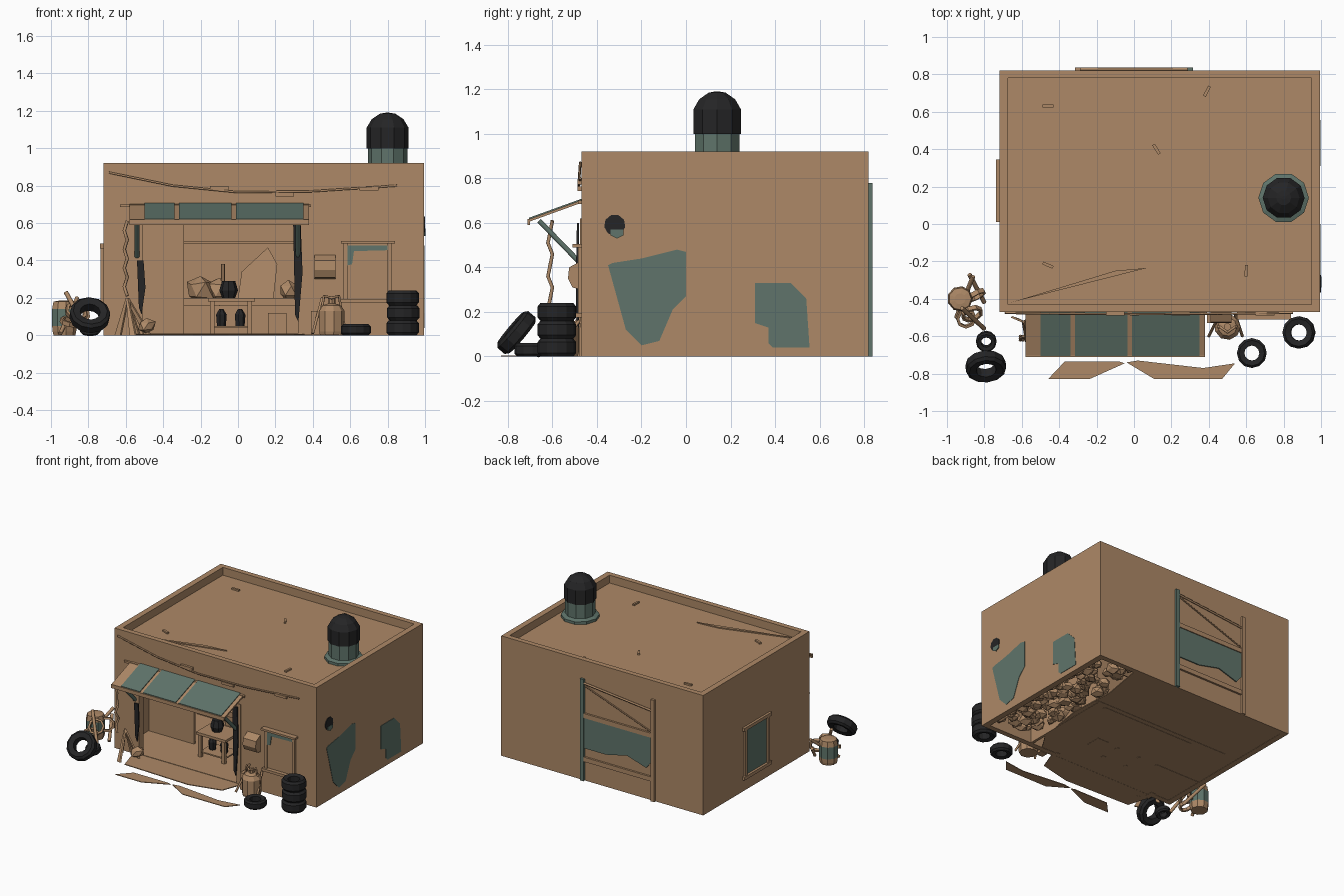
import bpy, bmesh, math, random
from mathutils import Vector, Euler

if "Cube" in bpy.data.objects:
    bpy.data.objects.remove(bpy.data.objects["Cube"])
random.seed(4)

def mat(name, c):
    m = bpy.data.materials.new(name)
    m.diffuse_color = (*c, 1)
    m.use_nodes = True
    m.node_tree.nodes["Principled BSDF"].inputs["Base Color"].default_value = m.diffuse_color
    return m
TAN = mat("sandy tan", (0.42, 0.25, 0.135))
TEAL = mat("grey teal", (0.115, 0.175, 0.145))
BLACK = mat("rubber black", (0.018, 0.018, 0.019))

def make(name, verts, faces, mats, idx=None):
    me = bpy.data.meshes.new(name)
    me.from_pydata(verts, [], faces)
    for m in mats:
        me.materials.append(m)
    if idx:
        me.polygons.foreach_set("material_index", idx)
    bm = bmesh.new()
    bm.from_mesh(me)
    bmesh.ops.recalc_face_normals(bm, faces=bm.faces)
    bm.to_mesh(me)
    bm.free()
    ob = bpy.data.objects.new(name, me)
    bpy.context.collection.objects.link(ob)
    return ob

def box(name, x, y, z, m=TAN):
    v = [(a, b, c) for a in x for b in y for c in z]
    f = [(0, 1, 3, 2), (4, 6, 7, 5), (0, 4, 5, 1), (2, 3, 7, 6), (0, 2, 6, 4), (1, 5, 7, 3)]
    return make(name, v, f, [m])

def plate(name, pts, offset, m):
    """Polygon outline extruded along offset"""
    n, o = len(pts), Vector(offset)
    v = [Vector(p) for p in pts] + [Vector(p) + o for p in pts]
    f = [tuple(range(n)), tuple(range(n, 2 * n))]
    f += [(i, (i + 1) % n, n + (i + 1) % n, n + i) for i in range(n)]
    return make(name, v, f, [m])

def lathe(name, prof, loc, mats, idx=None, n=10, rot=(0, 0, 0), closed=False):
    """Spin (radius, z) profile; idx gives material per profile step"""
    v, f, mi = [], [], []
    k = len(prof)
    for i in range(n):
        a = 2 * math.pi * i / n
        v += [(r * math.cos(a), r * math.sin(a), z) for r, z in prof]
    for i in range(n):
        j = (i + 1) % n
        for s in range(k if closed else k - 1):
            t = (s + 1) % k
            f.append((i * k + s, j * k + s, j * k + t, i * k + t))
            mi.append(idx[s] if idx else 0)
    if not closed:
        for s, c in ((0, 0), (k - 1, k - 2)):
            f.append(tuple(i * k + s for i in range(n)))
            mi.append(idx[c] if idx else 0)
    ob = make(name, v, f, mats, mi)
    ob.location, ob.rotation_euler = loc, rot
    return ob

def tube(name, pts, r, m, res=1):
    cu = bpy.data.curves.new(name, 'CURVE')
    cu.dimensions = '3D'
    cu.bevel_depth, cu.bevel_resolution, cu.use_fill_caps = r, res, True
    sp = cu.splines.new('POLY')
    sp.points.add(len(pts) - 1)
    for p, q in zip(sp.points, pts):
        p.co = (*q, 1)
    cu.materials.append(m)
    ob = bpy.data.objects.new(name, cu)
    bpy.context.collection.objects.link(ob)
    return ob

def tyre(name, loc, r, h, rot=(0, 0, 0)):
    p = [(r * .5, h * .1), (r * .85, 0), (r, h * .2), (r, h * .8), (r * .85, h), (r * .5, h * .9)]
    return lathe(name, p, loc, [BLACK], n=12, rot=rot, closed=True)

def rock(name, loc, r, squash=1):
    bm = bmesh.new()
    bmesh.ops.create_icosphere(bm, subdivisions=1, radius=r)
    for v in bm.verts:
        v.co *= random.uniform(.75, 1.2)
        v.co.z *= squash
    me = bpy.data.meshes.new(name)
    bm.to_mesh(me)
    bm.free()
    me.materials.append(TAN)
    ob = bpy.data.objects.new(name, me)
    ob.location = loc
    bpy.context.collection.objects.link(ob)

# Shell walls with garage opening
X0, X1, Y0, Y1, H = -.72, .995, -.47, .82, .92
box("left_wall", (X0, X0 + .045), (Y0, Y1), (0, H))
box("right_wall", (X1 - .045, X1), (Y0, Y1), (0, H))
box("back_wall", (X0 + .045, X1 - .045), (Y1 - .04, Y1), (0, H))
box("front_wall_left", (X0 + .045, -.55), (Y0, Y0 + .04), (0, H))
box("front_wall_right", (.34, X1 - .045), (Y0, Y0 + .04), (0, H))
box("front_lintel", (-.55, .34), (Y0, Y0 + .04), (.62, H))
box("roof", (X0 + .045, X1 - .045), (Y0 + .04, Y1 - .04), (.80, .86))
plate("floor", [(X0, Y0, .002), (.45, Y0, .002), (.56, -.3, .002), (.62, .1, .002), (.6, .45, .002),
                (.66, .8, .002), (X0, .8, .002)], (0, 0, .008), TAN)
for i in range(110):
    rock("floor_rubble", (random.uniform(.58, .93), random.uniform(-.38, .76), random.uniform(.045, .08)),
         random.uniform(.035, .055), .8)

# Inner room
box("room_back", (-.56, .6), (.30, .32), (0, .8))
box("room_right", (.56, .58), (-.43, .30), (0, .8))
box("room_ceiling", (-.67, .56), (-.43, .30), (.64, .66))
box("partition", (-.67, -.29), (-.12, -.10), (0, .64))
box("work_bench", (-.29, .5), (.12, .30), (.16, .20))
box("bench_front", (-.29, .5), (.26, .28), (0, .16))
box("wall_shelf", (-.29, .5), (.26, .30), (.49, .505))
box("table_top", (-.16, .09), (-.28, -.08), (.18, .20))
for x in (-.15, .05):
    for y in (-.27, -.12):
        box("table_leg", (x, x + .025), (y, y + .025), (0, .18))
box("table_shelf", (-.14, .07), (-.26, -.1), (.04, .05))
for x in (-.09, .01):
    lathe("oil_can", [(.025, 0), (.03, .06), (.012, .09)], (x, -.18, .05), [BLACK], n=7)
lathe("engine", [(.035, 0), (.05, .04), (.035, .09)], (-.05, -.18, .20), [BLACK], n=8)
lathe("funnel", [(.03, 0), (.012, .08), (.01, .18)], (-.08, .2, .2), [TAN], n=6)
box("crate", (.16, .26), (-.2, -.08), (0, .12))
plate("leaning_scrap", [(0, .24, .2), (.02, .26, .34), (.16, .28, .47), (.21, .28, .38), (.19, .24, .2)],
      (0, .012, 0), TAN)
for x, r in ((-.2, .09), (-.1, .075), (.27, .06)):
    rock("bench_heap", (x, .21, .24), r)

# Awning with teal panels, struts and hanging strips
AN = [(-.705, .605), (-.47, .69)]
def awning(name, x0, x1, dz, th, m):
    (a, b), (c, d) = AN
    plate(name, [(x0, a, b + dz), (x1, a, b + dz), (x1, c, d + dz), (x0, c, d + dz)], (0, 0, th), m)
awning("awning_sheet", -.58, .38, 0, .012, TAN)
for a, b in ((-.50, -.34), (-.315, -.035), (-.01, .35)):
    awning("awning_panel", a, b, .012, .006, TEAL)
box("awning_head_rail", (-.63, .39), (-.485, -.46), (.685, .70))
box("awning_front_lip", (-.58, .38), (-.712, -.70), (.59, .618))
for x in (-.54, .32):
    tube("awning_strut", [(x, -.66, .61), (x, -.475, .42)], .013, TEAL)
box("door_post_left", (-.555, -.51), (-.475, -.42), (0, .62))
box("door_post_right", (.32, .355), (-.475, -.42), (0, .62))
for x, w, a, b in ((-.54, .035, .11, .40), (.295, .04, .07, .60)):
    plate("torn_strip", [(x, -.48, b), (x + w, -.48, b), (x + w + .01, -.485, (a + b) / 2),
          (x + w * .7, -.48, a), (x + .01, -.48, a + .04)], (0, -.01, 0), BLACK)
tube("hanging_rope", [(-.6 + .008 * (-1) ** i, -.60 - .01 * (i % 3), .61 - .05 * i) for i in range(9)], .009, TAN)
tube("wall_cable", [(-.69, -.475, .87), (-.35, -.48, .80), (0, -.482, .765), (.4, -.48, .77), (.85, -.475, .80)],
     .006, TAN)
for x, z in ((-.15, .79), (.2, .755), (.65, .785)):
    box("cable_rag", (x, x + .1), (-.488, -.47), (z - .012, z + .008))

# Front window and meter box
box("window_pane", (.58, .80), (-.476, -.468), (.2, .49))
plate("window_teal", [(.57, -.476, .48), (.80, -.476, .48), (.80, -.476, .455), (.62, -.476, .45), (.61, -.476, .38),
                      (.57, -.476, .37)], (0, -.006, 0), TEAL)
box("window_hood", (.55, .84), (-.51, -.465), (.49, .505))
box("window_sill", (.55, .84), (-.50, -.465), (.175, .195))
for x in (.565, .80):
    box("window_jamb", (x, x + .02), (-.485, -.465), (.19, .49))
plate("meter_box", [(.41, -.47, .30), (.41, -.51, .31), (.41, -.53, .35), (.41, -.525, .40), (.41, -.47, .43)],
      (.11, 0, 0), TAN)

# Right wall painted patches and vent
A = [(-.35, .41), (-.33, .42), (-.2, .44), (-.04, .48), (0, .47), (0, .27), (-.06, .21), (-.12, .07), (-.2, .05),
     (-.27, .12)]
B = [(.31, .33), (.47, .33), (.54, .26), (.555, .04), (.39, .04), (.37, .06), (.37, .13), (.31, .15)]
for p in (A, B):
    plate("wall_patch", [(X1, y, z) for y, z in p], (.003, 0, 0), TEAL)
lathe("vent_hole", [(.048, 0), (.048, .008)], (X1 - .003, -.32, .59), [BLACK], n=9, rot=(0, math.pi / 2, 0))
plate("vent_stain", [(X1, -.34, .57), (X1, -.28, .57), (X1, -.28, .545), (X1, -.31, .53), (X1, -.34, .545)],
      (.007, 0, 0), TEAL)

# Boarded door on the back
for x, m in ((.30, TEAL), (-.30, TAN)):
    box("back_post", (x - .015, x + .015), (.815, .838), (0, .78), m)
for z in (.15, .485):
    box("back_board", (-.30, .30), (.815, .835), (z, z + .035))
tube("back_stick", [(.3, .828, .75), (-.3, .828, .69)], .008, TAN)
tube("back_brace", [(.28, .828, .73), (-.28, .828, .53)], .005, TAN)
plate("back_sheet", [(.29, .82, .49), (-.29, .82, .49), (-.29, .82, .30), (-.24, .82, .24), (-.08, .82, .29),
                     (.1, .82, .25), (.29, .82, .25)], (0, .008, 0), TEAL)

# Left wall window
box("side_pane", (X0 - .004, X0), (.05, .30), (.12, .46), TEAL)
for y in (.03, .30):
    box("side_window_jamb", (X0 - .014, X0), (y, y + .025), (.10, .47))
box("side_window_head", (X0 - .018, X0), (.01, .345), (.465, .49))
box("side_window_sill", (X0 - .018, X0), (.01, .345), (.09, .115))

# Roof tank and scrap
lathe("roof_tank", [(.135, .86), (.135, .88), (.105, .89), (.105, 1.0), (.112, 1.0), (.112, 1.11), (.085, 1.155),
                    (.04, 1.185), (.01, 1.19)], (.8, .14, 0), [TEAL, BLACK], [0, 0, 0, 0, 1, 1, 1, 1], n=10)
plate("roof_sheet", [(-.66, -.42, .862), (.07, -.235, .862), (-.1, -.25, .862)], (0, 0, .008), TAN)
for x, y, a in ((-.46, .63, 0), (.39, .71, 1.1), (.12, .4, -1), (-.46, -.22, -.4), (.6, -.25, 1.5)):
    o = box("roof_scrap", (-.03, .03), (-.008, .008), (0, .012))
    o.location, o.rotation_euler = (x, y, .86), (0, 0, a)

# Ground plates outside the door
plate("apron_slab", [(-.56, -.46, .001), (.36, -.46, .001), (.3, -.62, .001), (.05, -.68, .001), (-.5, -.66, .001)],
      (0, 0, .006), TAN)
plate("ground_plate_left", [(-.46, -.83, 0), (-.24, -.83, 0), (-.05, -.745, 0), (-.08, -.735, 0), (-.37, -.735, 0)],
      (0, 0, .005), TAN)
plate("ground_plate_right", [(-.04, -.74, 0), (.11, -.83, 0), (.47, -.83, 0), (.54, -.745, 0), (.37, -.77, 0),
                             (.02, -.73, 0)], (0, 0, .005), TAN)

# Tyres
for i in range(3):
    tyre("stacked_tyre", (.88 + .004 * (i % 2), -.58, .08 * i), .087, .08)
tyre("flat_tyre", (.63, -.69, 0), .08, .06)
tyre("leaning_tyre", (-.795, -.735, .085), .108, .07, (math.radians(50), 0, .1))
tyre("small_tyre", (-.79, -.62, .01), .055, .05, (.3, 0, 0))

# Gas bottle and junk right of the door
lathe("gas_bottle", [(.065, 0), (.07, .02), (.07, .13), (.05, .16), (.02, .17), (.02, .2)], (.50, -.55, 0), [TAN], n=9)
tube("bottle_handle", [(.45, -.55, .15), (.46, -.55, .21), (.5, -.58, .2), (.54, -.55, .21), (.55, -.55, .15)], .008, TAN)
box("junk_box", (.39, .45), (-.53, -.475), (0, .13))
for a, b in (((.4, -.6, .01), (.45, -.5, .2)), ((.58, -.6, .01), (.54, -.48, .16))):
    tube("junk_stick", [a, b], .008, TAN)

# Barrel and scrap left of the building
lathe("scrap_barrel", [(.06, 0), (.065, .02), (.068, .05), (.068, .14), (.06, .18), (.03, .185)], (-.93, -.40, 0),
      [TAN, TEAL], [0, 0, 1, 0, 0], n=9)
for loc, r, rot in (((-.87, -.47, .12), .06, (.9, .5, 0)), ((-.85, -.37, .11), .055, (1.3, -.4, .6)),
                    ((-.9, -.5, .06), .055, (.3, .2, 0))):
    lathe("scrap_ring", [(r - .015, 0), (r, 0), (r, .025), (r - .015, .025)], loc, [TAN], n=8, rot=rot, closed=True)
for a, b in (((-.95, -.5, .01), (-.86, -.28, .2)), ((-.8, -.56, .01), (-.92, -.45, .23)),
             ((-.8, -.42, .01), (-.88, -.27, .14))):
    tube("scrap_stick", [a, b], .012, TAN)
for i, (x, y) in enumerate(((-.66, -.5), (-.58, -.64), (-.5, -.52), (-.56, -.5))):
    plate("leaning_shard", [(x, y, 0), (x + .03, y - .01, 0), (-.59, -.53, .2), (-.6, -.525, .2)], (.008, .008, 0), TAN)
rock("cloth_heap", (-.49, -.52, .05), .05, .9)
